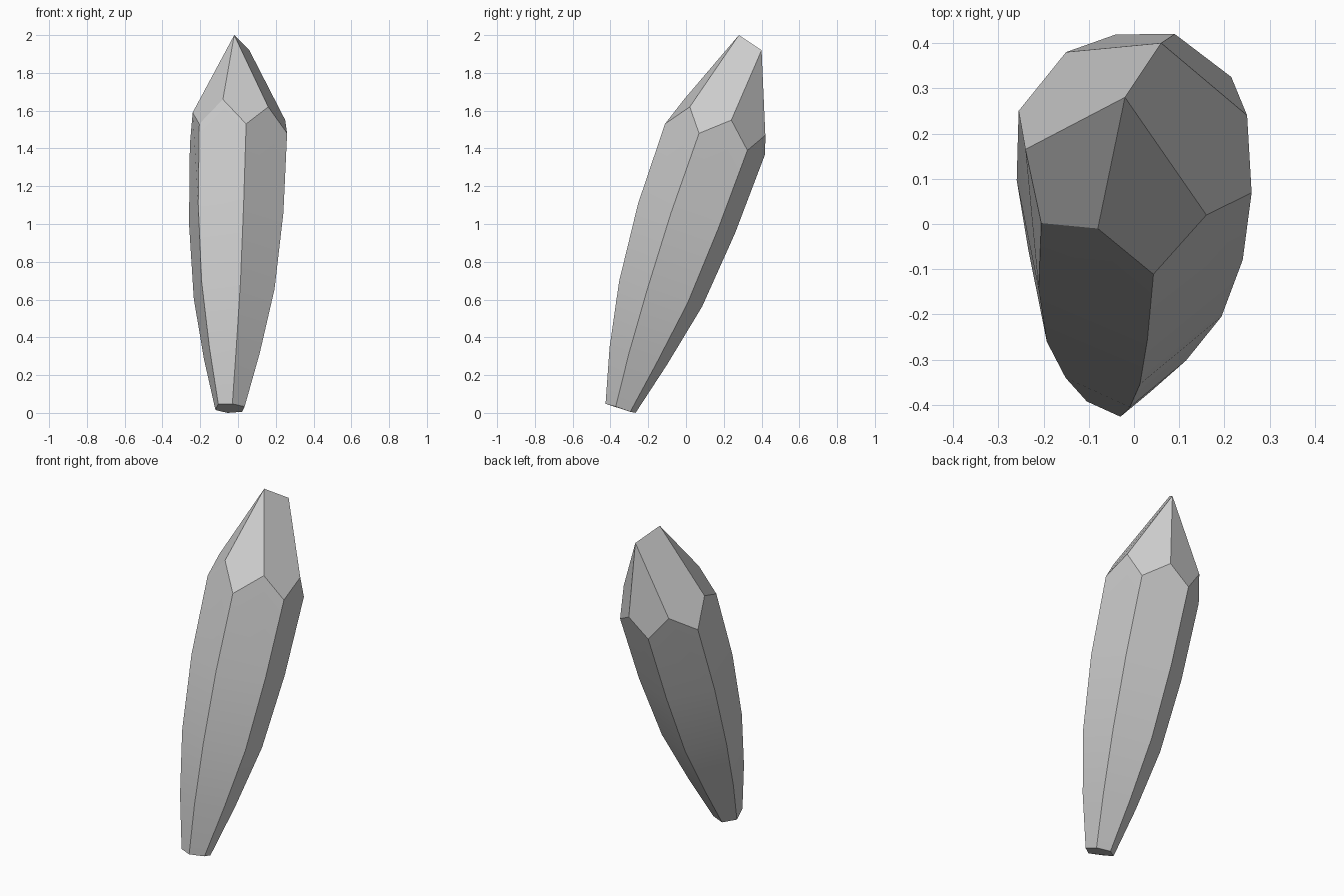
import bpy
import bmesh
import math
from mathutils import Vector

if "Cube" in bpy.data.objects:
    bpy.data.objects.remove(bpy.data.objects["Cube"], do_unlink=True)

# Single stone-grey material
grey = bpy.data.materials.new("crystal_grey")
grey.use_nodes = True
colour = (0.6, 0.6, 0.6, 1.0)
grey.diffuse_color = colour
grey.node_tree.nodes["Principled BSDF"].inputs["Base Color"].default_value = colour

# Hexagonal shoulder section, relative to its centre, counter-clockwise from above
section = [Vector(p) for p in (
    (0.04, -0.27, 0.08),    # front
    (0.257, -0.09, 0.03),   # front right
    (0.212, 0.166, -0.06),  # back right
    (-0.043, 0.26, -0.08),  # back
    (-0.258, 0.091, -0.03),  # back left
    (-0.208, -0.157, 0.08),  # front left
)]

# Curved spine: centre and scale of each ring, foot to shoulder
spine = [
    ((-0.042, -0.345, 0.024), 0.3),
    ((-0.032, -0.25, 0.3), 0.573),
    ((-0.02, -0.13, 0.63), 0.83),
    ((-0.009, 0.008, 1.03), 0.97),
    ((0.003, 0.159, 1.45), 1.0),
]

# Upper corner of each side, between one shoulder corner and the next
notches = [
    (0.16, 0.02, 1.62),
    (0.25, 0.24, 1.55),
    (0.09, 0.42, 1.47),
    (-0.15, 0.38, 1.51),
    (-0.24, 0.165, 1.59),
    (-0.08, -0.01, 1.66),
]

bm = bmesh.new()
rings = [[bm.verts.new(Vector(centre) + corner * scale) for corner in section]
         for centre, scale in spine]
notch = [bm.verts.new(p) for p in notches]
tip = bm.verts.new((-0.02, 0.28, 2.0))
back_tip = bm.verts.new((0.06, 0.4, 1.92))
shoulder = rings[-1]
count = len(section)

# Foot and long sides
bm.faces.new(reversed(rings[0]))
for level, (low, high) in enumerate(zip(rings, rings[1:])):
    for i in range(count):
        j = (i + 1) % count
        side = [low[i], low[j], high[j], high[i]]
        if high is shoulder:
            side.insert(3, notch[i])
        bm.faces.new(side)

# Pointed end: each facet rises from one shoulder corner to a tip
for i in range(count):
    facet = [notch[i - 1], shoulder[i], notch[i]]
    if i in (1, 4):      # facets that reach both tips
        facet += [back_tip, tip] if i == 1 else [tip, back_tip]
    elif i in (2, 3):    # back facets
        facet.append(back_tip)
    else:                # front facets
        facet.append(tip)
    bm.faces.new(facet)

bmesh.ops.recalc_face_normals(bm, faces=bm.faces)
mesh = bpy.data.meshes.new("crystal")
bm.to_mesh(mesh)
bm.free()
mesh.materials.append(grey)
crystal = bpy.data.objects.new("crystal", mesh)
bpy.context.collection.objects.link(crystal)

# Soft shading along gentle bends, crisp facet edges
bpy.ops.object.select_all(action="DESELECT")
crystal.select_set(True)
bpy.context.view_layer.objects.active = crystal
bpy.ops.object.shade_smooth_by_angle(angle=math.radians(30))
